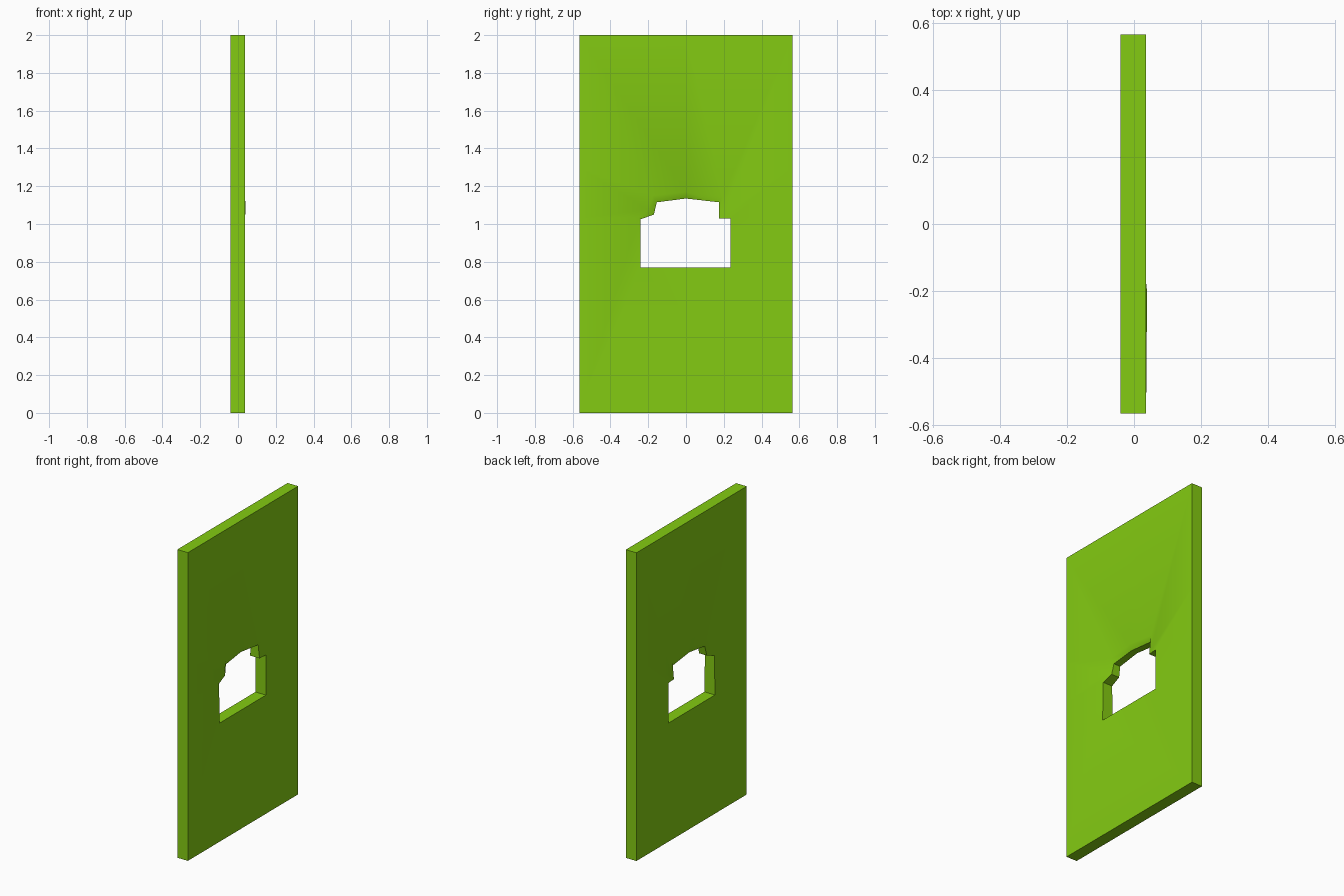
import bpy, bmesh, math

if "Cube" in bpy.data.objects:
    bpy.data.objects.remove(bpy.data.objects["Cube"])

# Each row: hole edge (y, z), surrounding ring (y, z), panel border (y, z), edge rounding, ring bulge
loops = [
    ((-.24, .77), (-.245, .765), (-.565, 0), 0, 0),
    ((.235, .77), (.24, .765), (.565, 0), 0, 0),
    ((.235, 1.03), (.24, 1.035), (.565, 1.03), 0, 0),
    ((.175, 1.03), (.195, 1.045), (.565, 1.3), .004, 0),
    ((.175, 1.115), (.195, 1.145), (.565, 2), .014, 0),
    ((0, 1.135), (0, 1.17), (0, 2), .016, 0),
    ((-.155, 1.115), (-.175, 1.15), (-.565, 2), .014, 0),
    ((-.17, 1.05), (-.2, 1.075), (-.565, 1.3), .010, .003),
    ((-.24, 1.025), (-.25, 1.035), (-.565, 1.03), .004, .002),
]
n = len(loops)
bm = bmesh.new()


def side(x, inward):
    """Rings of vertices on one face of the panel: hole edge, ring, border."""
    edge, ring, border = [], [], []
    for h, r, o, rounding, bulge in loops:
        edge.append(bm.verts.new((x + inward * rounding, *h)))
        ring.append(bm.verts.new((x + (bulge if inward < 0 else 0), *r)))
        border.append(bm.verts.new((x, *o)))
    return edge, ring, border


def bridge(a, b):
    for i in range(n):
        j = (i + 1) % n
        bm.faces.new((a[i], a[j], b[j], b[i]))


# Two faces, hole wall and outer edges
right = side(.036, -1)
left = side(-.04, 1)
for edge, ring, border in (right, left):
    bridge(edge, ring)
    bridge(ring, border)
bridge(right[0], left[0])
bridge(right[2], left[2])
bmesh.ops.recalc_face_normals(bm, faces=bm.faces[:])

mesh = bpy.data.meshes.new("panel_with_opening")
bm.to_mesh(mesh)
bm.free()
panel = bpy.data.objects.new("panel_with_opening", mesh)
bpy.context.collection.objects.link(panel)

# Lime green finish
green = bpy.data.materials.new("lime_green")
green.diffuse_color = (.23, .60, .006, 1)
green.use_nodes = True
green.node_tree.nodes["Principled BSDF"].inputs["Base Color"].default_value = green.diffuse_color
mesh.materials.append(green)

bpy.context.view_layer.objects.active = panel
panel.select_set(True)
bpy.ops.object.shade_smooth_by_angle(angle=math.radians(40))
